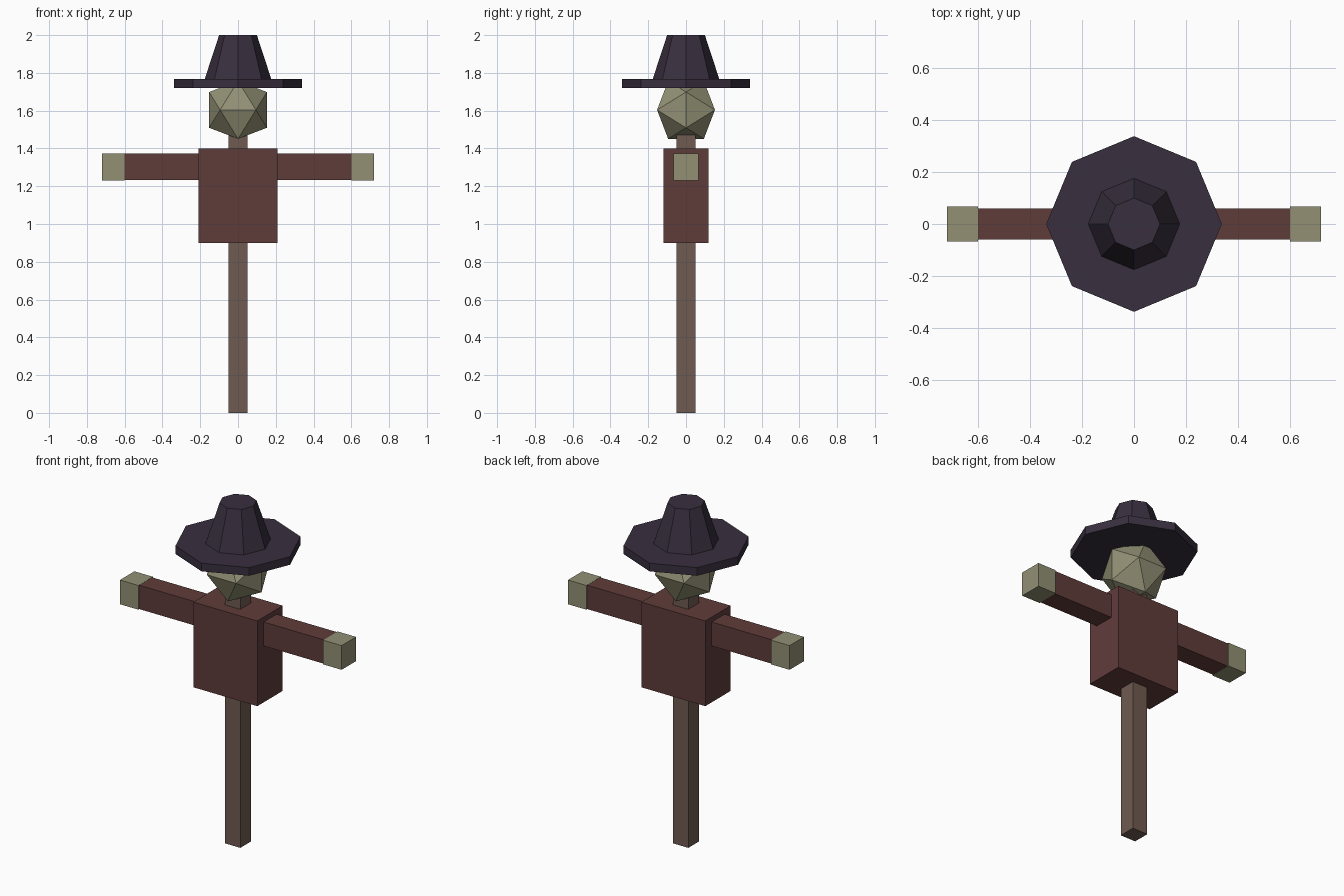
import bpy
import bmesh
from math import sqrt
from mathutils import Matrix, Vector

cube = bpy.data.objects.get("Cube")
if cube:
    bpy.data.objects.remove(cube, do_unlink=True)


def material(name, rgb):
    """Flat material from an 8-bit sRGB colour."""
    lin = [((c / 255 + 0.055) / 1.055) ** 2.4 for c in rgb]
    mat = bpy.data.materials.new(name)
    mat.use_nodes = True
    mat.diffuse_color = (*lin, 1)
    bsdf = mat.node_tree.nodes["Principled BSDF"]
    bsdf.inputs["Base Color"].default_value = (*lin, 1)
    bsdf.inputs["Roughness"].default_value = 0.9
    return mat


WOOD = material("weathered wood", (111, 91, 81))
CLOTH = material("red cloth", (95, 60, 58))
STRAW = material("sackcloth", (146, 144, 116))
FELT = material("dark felt", (56, 47, 62))


def finish(name, bm, mat):
    bmesh.ops.recalc_face_normals(bm, faces=bm.faces)
    mesh = bpy.data.meshes.new(name)
    bm.to_mesh(mesh)
    bm.free()
    mesh.materials.append(mat)
    obj = bpy.data.objects.new(name, mesh)
    bpy.context.collection.objects.link(obj)
    return obj


def box(name, low, high, mat):
    low, high = Vector(low), Vector(high)
    bm = bmesh.new()
    place = Matrix.Translation((low + high) / 2) @ Matrix.Diagonal((*(high - low), 1))
    bmesh.ops.create_cube(bm, size=1, matrix=place)
    return finish(name, bm, mat)


def octagon(name, r_bottom, r_top, z0, z1, mat):
    """Eight-sided tapered drum with corners on the x and y axes."""
    bm = bmesh.new()
    bmesh.ops.create_cone(bm, cap_ends=True, segments=8, radius1=r_bottom,
                          radius2=r_top, depth=z1 - z0,
                          matrix=Matrix.Translation((0, 0, (z0 + z1) / 2)))
    return finish(name, bm, mat)


# Post and body
box("post", (-0.05, -0.05, 0), (0.05, 0.05, 1.5), WOOD)
box("torso", (-0.208, -0.118, 0.9), (0.208, 0.118, 1.4), CLOTH)

# Arms and hands
for side, sign in (("left", 1), ("right", -1)):
    box(side + "_arm", (min(0.2 * sign, 0.6 * sign), -0.06, 1.232),
        (max(0.2 * sign, 0.6 * sign), 0.06, 1.372), CLOTH)
    box(side + "_hand", (min(0.6 * sign, 0.72 * sign), -0.067, 1.231),
        (max(0.6 * sign, 0.72 * sign), 0.067, 1.373), STRAW)

# Head: icosahedron as the hull of three golden rectangles
short = 0.0946
long = short * (1 + sqrt(5)) / 2
bm = bmesh.new()
for a in (-short, short):
    for b in (-long, long):
        for corner in ((a, b, 0), (0, a, b), (b, 0, a)):
            bm.verts.new(corner)
bmesh.ops.convex_hull(bm, input=bm.verts)
bmesh.ops.translate(bm, verts=bm.verts, vec=(0, 0, 1.604))
finish("head", bm, STRAW)

# Hat
octagon("hat_brim", 0.338, 0.338, 1.72, 1.768, FELT)
octagon("hat_crown", 0.177, 0.1, 1.765, 2.0, FELT)
